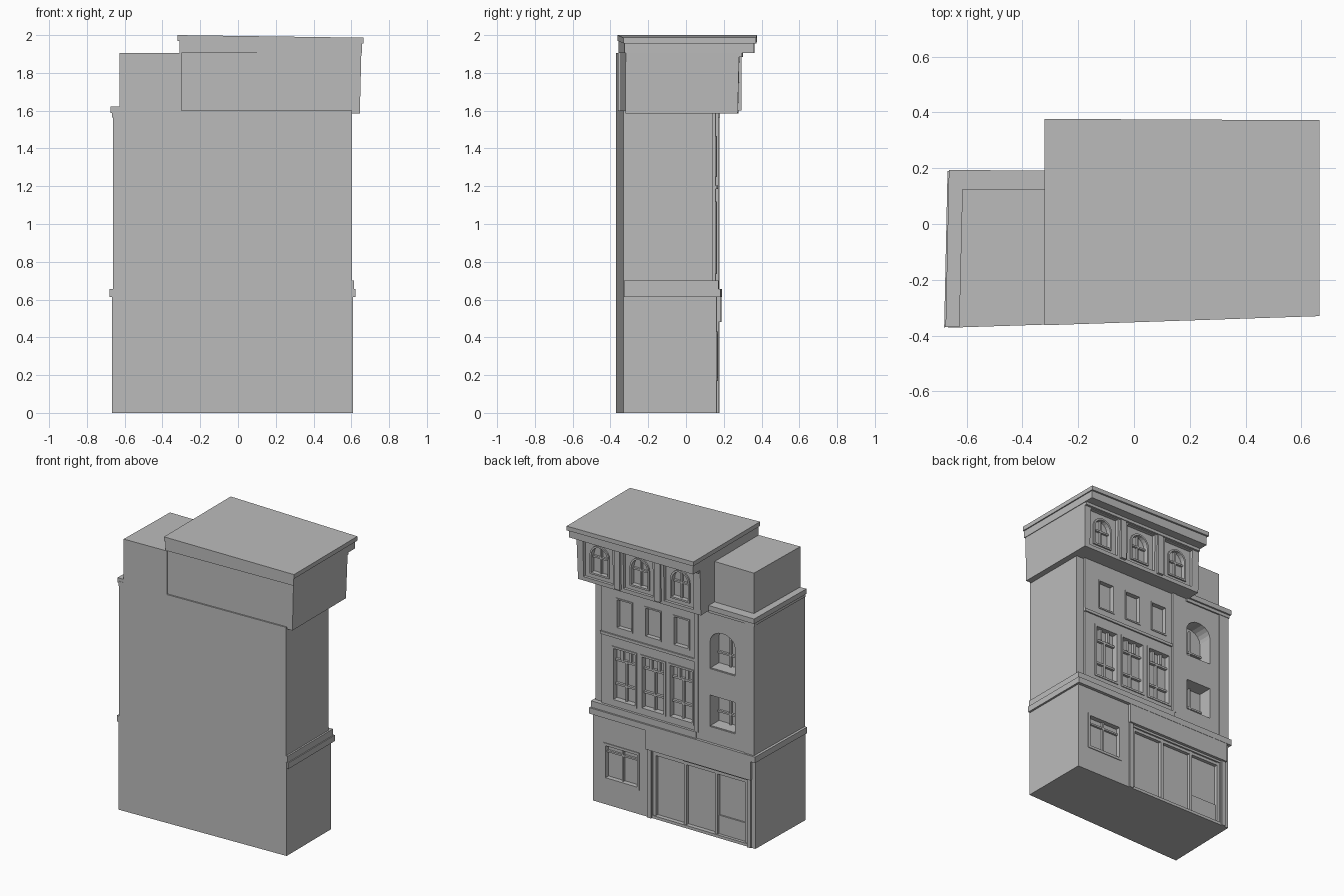
import bpy, bmesh, math

old = bpy.data.objects.get("Cube")
if old:
    bpy.data.objects.remove(old)

grey = bpy.data.materials.new("plain_grey")
grey.use_nodes = True
tone = (0.5, 0.5, 0.5, 1)
grey.diffuse_color = tone
grey.node_tree.nodes["Principled BSDF"].inputs["Base Color"].default_value = tone
parts = []


def prism(name, outline, y0, y1):
    """Extrude an x/z outline from y0 to y1."""
    bm = bmesh.new()
    face = bm.faces.new([bm.verts.new((x, y0, z)) for x, z in outline])
    new = bmesh.ops.extrude_face_region(bm, geom=[face])["geom"]
    for v in new:
        if isinstance(v, bmesh.types.BMVert):
            v.co.y = y1
    bmesh.ops.recalc_face_normals(bm, faces=bm.faces)
    mesh = bpy.data.meshes.new(name)
    bm.to_mesh(mesh)
    bm.free()
    mesh.materials.append(grey)
    ob = bpy.data.objects.new(name, mesh)
    bpy.context.collection.objects.link(ob)
    parts.append(ob)
    return ob


def shape(x0, x1, z0, z1, rise=0):
    """Rectangle, or a round-headed opening when rise is given."""
    pts = [(x0, z0), (x1, z0)]
    if not rise:
        return pts + [(x1, z1), (x0, z1)]
    mid, half = (x0 + x1) / 2, (x1 - x0) / 2
    for i in range(11):
        a = math.pi * i / 10
        pts.append((mid + half * math.cos(a), z1 - rise + rise * math.sin(a)))
    return pts


def box(name, x0, x1, y0, y1, z0, z1):
    return prism(name, shape(x0, x1, z0, z1), y0, y1)


def cut(ob, outline, y0, y1):
    """Subtract a prism from an object."""
    tool = prism("cutter", outline, y0, y1)
    parts.remove(tool)
    mod = ob.modifiers.new("cut", "BOOLEAN")
    mod.operation, mod.solver, mod.object = "DIFFERENCE", "EXACT", tool
    with bpy.context.temp_override(object=ob, active_object=ob):
        bpy.ops.object.modifier_apply(modifier="cut")
    bpy.data.objects.remove(tool)


def frame(name, x0, x1, z0, z1, y0, y1, w, rise=0):
    ob = prism(name, shape(x0, x1, z0, z1, rise), y0, y1)
    inner = shape(x0 + w, x1 - w, z0 + w, z1 - w, max(rise - w / 2, 0))
    cut(ob, inner, y0 - 0.1, y1 + 0.1)


def bars(name, x0, x1, z0, z1, y0, y1, uprights=(), rails=(), w=0.012):
    """Glazing bars at fractions of the opening."""
    for f in uprights:
        x = x0 + (x1 - x0) * f
        box(name + "_upright", x - w / 2, x + w / 2, y0, y1, z0, z1)
    for f in rails:
        z = z0 + (z1 - z0) * f
        box(name + "_rail", x0, x1, y0, y1, z - w / 2, z + w / 2)


FRONT = -0.35

# Main masses
ground = box("ground_floor", -0.655, 0.608, FRONT, 0.165, 0, 0.655)
bay = box("main_upper_wall", -0.2, 0.603, FRONT, 0.142, 0.655, 1.6)
panel = box("bay_panel", -0.2, 0.545, 0.1, 0.158, 0.7, 1.6)
wing = box("narrow_wing", -0.65, -0.2, FRONT, 0.168, 0.655, 1.6)
box("wing_attic", -0.615, -0.3, FRONT, 0.125, 1.6, 1.905)
loft = box("overhanging_storey", -0.31, 0.645, FRONT + 0.01, 0.277, 1.585, 1.91)
for v in loft.data.vertices:
    if v.co.z > 1.8:
        v.co.x += 0.008 if v.co.x > 0 else 0
        v.co.y += 0.008 if v.co.y > 0 else 0

# Roof slab and its mouldings
box("roof_frieze", -0.31, 0.657, FRONT + 0.002, 0.362, 1.905, 1.97)
box("roof_slab", -0.32, 0.665, FRONT - 0.002, 0.375, 1.97, 2.0)
box("loft_head_mould", -0.305, 0.65, 0.25, 0.3, 1.885, 1.905)

# Ledges that wrap the walls
box("floor_ledge", -0.668, 0.622, FRONT + 0.002, 0.187, 0.613, 0.655)
box("bay_sill_ledge", -0.2, 0.615, FRONT + 0.002, 0.175, 0.655, 0.7)
box("wing_cornice", -0.663, -0.3, FRONT + 0.002, 0.19, 1.587, 1.622)
box("wing_cornice_bed", -0.656, -0.3, FRONT + 0.002, 0.178, 1.565, 1.587)
box("bay_string_course", -0.2, 0.55, 0.15, 0.168, 1.185, 1.205)
box("bay_pilaster", -0.215, -0.185, 0.14, 0.172, 0.7, 1.585)
box("wing_corner_strip", -0.652, -0.575, 0.15, 0.174, 0.655, 1.565)

# Ground floor window
x0, x1, z0, z1 = 0.245, 0.525, 0.17, 0.43
cut(ground, shape(x0, x1, z0, z1), 0.135, 0.3)
frame("ground_window_frame", x0, x1, z0, z1, 0.13, 0.17, 0.018)
bars("ground_window", x0, x1, z0, z1, 0.13, 0.15, [0.5], [0.76])

# Shopfront with sign board
x0, x1, z0, z1 = -0.59, 0.145, 0.02, 0.465
cut(ground, shape(x0, x1, z0, z1), 0.135, 0.3)
box("sign_board", -0.63, 0.185, 0.15, 0.185, 0.48, 0.613)
for x in (-0.625, 0.15):
    box("shop_pilaster", x, x + 0.03, 0.15, 0.174, 0, 0.48)
bars("shop", x0, x1, z0, z1, 0.13, 0.158, [0.015, 0.33, 0.66, 0.985], [0.97], 0.02)
box("door_panel", x0, x0 + 0.235, 0.13, 0.145, 0.02, 0.15)

# Tall bay windows with square windows above
for x in (0.366, 0.144, -0.076):
    x0, x1, z0, z1 = x - 0.098, x + 0.098, 0.735, 1.12
    cut(panel, shape(x0, x1, z0, z1), 0.122, 0.3)
    cut(bay, shape(x0, x1, z0, z1), 0.122, 0.3)
    frame("tall_window_frame", x0, x1, z0, z1, 0.12, 0.164, 0.014)
    bars("tall_window", x0, x1, z0, 1.03, 0.12, 0.14, [0.5], [0.4, 0.97], 0.014)
    bars("transom_light", x0, x1, 1.03, z1, 0.12, 0.142, [0.34, 0.66], [], 0.02)
    x0, x1, z0, z1 = x - 0.065, x + 0.065, 1.25, 1.465
    cut(panel, shape(x0, x1, z0, z1), 0.13, 0.3)
    cut(bay, shape(x0, x1, z0, z1), 0.13, 0.3)
    frame("square_window_frame", x0, x1, z0, z1, 0.125, 0.163, 0.01)

# Deep wing windows, arched above and square below
for z0, z1, rise in ((0.765, 0.985, 0), (1.17, 1.44, 0.08)):
    x0, x1 = -0.5, -0.305
    cut(wing, shape(x0, x1, z0, z1, rise), 0.07, 0.3)
    bars("wing_window", x0, x1, z0, z1 - rise / 3, 0.06, 0.085, [0.5], [0.35])
    box("wing_window_sill", x0, x1, 0.07, 0.16, z0 - 0.004, z0 + 0.004)

# Arched loft windows in square recesses
for x in (0.487, 0.175, -0.14):
    cut(loft, shape(x - 0.115, x + 0.115, 1.612, 1.88), 0.258, 0.4)
    w = 0.075
    cut(loft, shape(x - w, x + w, 1.64, 1.85, w), 0.235, 0.4)
    frame("loft_window_frame", x - w, x + w, 1.64, 1.85, 0.23, 0.268, 0.012, w)
    bars("loft_window", x - w, x + w, 1.64, 1.84, 0.23, 0.25, [0.5], [0.6])
for x in (0.33, 0.018):
    box("loft_pilaster", x - 0.022, x + 0.022, 0.26, 0.295, 1.6, 1.885)

# Skew the plan and tilt the roof edge slightly
for ob in parts:
    for v in ob.data.vertices:
        x, y, z = v.co
        t = max((0.1 - y) / 0.45, -0.15)
        v.co.y = y + 0.033 * t * x
        if x < -0.55:
            v.co.x = x - 0.012 * max(t, 0)
        if z > 1.95:
            v.co.z = z - 0.014 * (x + 0.32)
